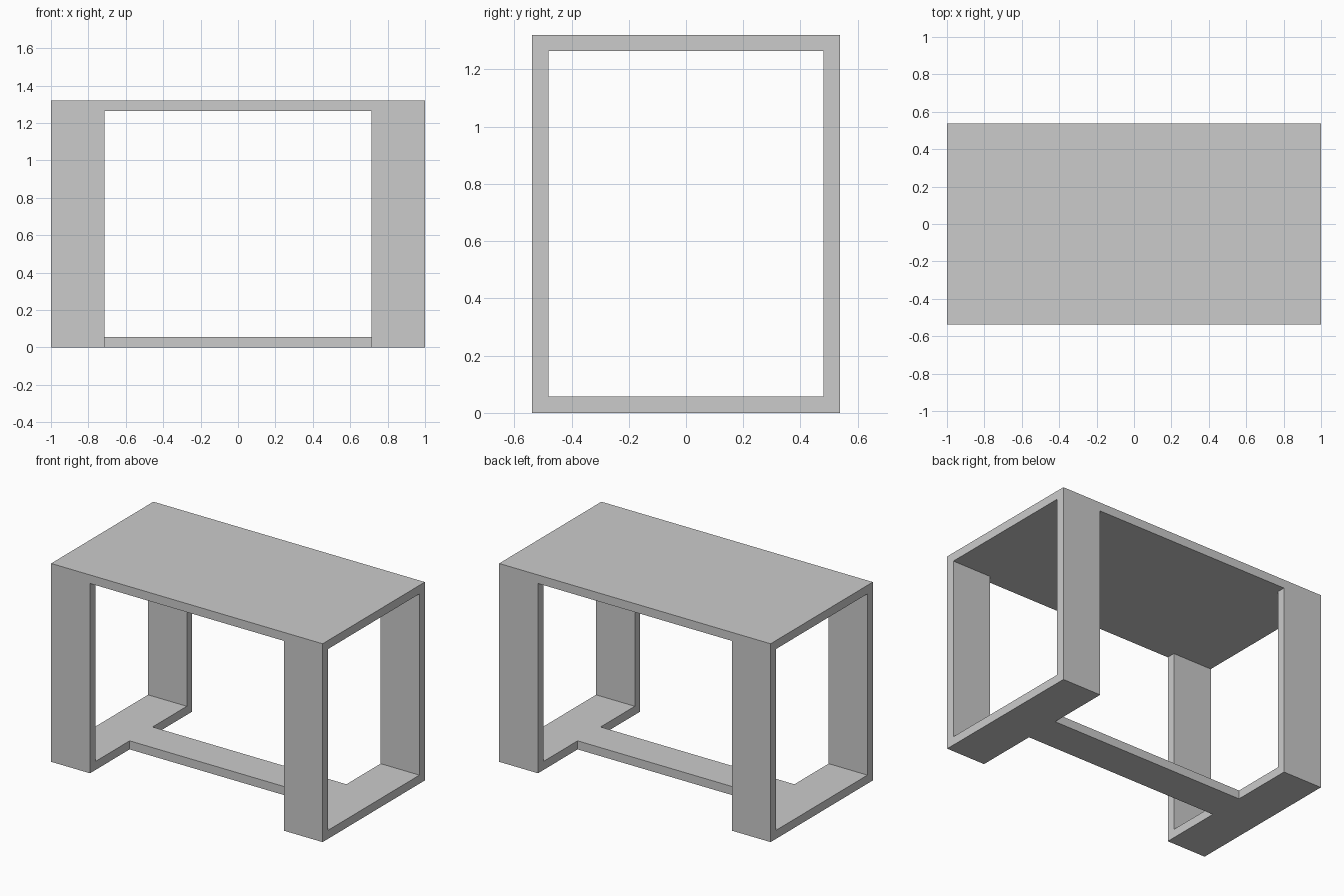
import bpy, bmesh

if "Cube" in bpy.data.objects:
    bpy.data.objects.remove(bpy.data.objects["Cube"])

L, W, H = 1.0, 0.538, 1.321     # half length, half depth, height
T = 0.057                       # board thickness
LEG = 0.286                     # leg board width
BAR_X, BAR_Y = 0.887, 0.121     # stretcher half length and half width


def prism(name, profile, x0, x1):
    """Extrude a closed (y, z) profile from x0 to x1."""
    bm = bmesh.new()
    face = bm.faces.new([bm.verts.new((x0, y, z)) for y, z in profile])
    ext = bmesh.ops.extrude_face_region(bm, geom=[face])
    moved = [g for g in ext["geom"] if isinstance(g, bmesh.types.BMVert)]
    bmesh.ops.translate(bm, verts=moved, vec=(x1 - x0, 0, 0))
    bmesh.ops.recalc_face_normals(bm, faces=bm.faces)
    mesh = bpy.data.meshes.new(name)
    bm.to_mesh(mesh)
    bm.free()
    obj = bpy.data.objects.new(name, mesh)
    bpy.context.collection.objects.link(obj)
    return obj


def rect(y, z0, z1):
    return [(-y, z0), (y, z0), (y, z1), (-y, z1)]


# Table top and flush-set stretcher
prism("table_top", rect(W, H - T, H), -L, L)
prism("stretcher", rect(BAR_Y, 0, T), -BAR_X, BAR_X)

# Hidden cutter that opens the stretcher slots in the base boards
cutter = prism("slot_cutter", rect(BAR_Y, -0.1, T + 0.1), -BAR_X, BAR_X)
cutter.hide_render = True
cutter.hide_set(True)

for side, x0 in (("left", -L), ("right", L - LEG)):
    x1 = x0 + LEG
    # Base board with mitred ends
    base = prism(side + "_base_board",
                 [(-W, 0), (W, 0), (W - T, T), (T - W, T)], x0, x1)
    slot = base.modifiers.new("stretcher_slot", 'BOOLEAN')
    slot.operation = 'DIFFERENCE'
    slot.solver = 'EXACT'
    slot.object = cutter
    # Upright leg boards, mitred at the foot
    for end, s in (("front", -1), ("back", 1)):
        prism(f"{end}_{side}_leg",
              [(s * W, 0), (s * W, H - T), (s * (W - T), H - T), (s * (W - T), T)],
              x0, x1)
